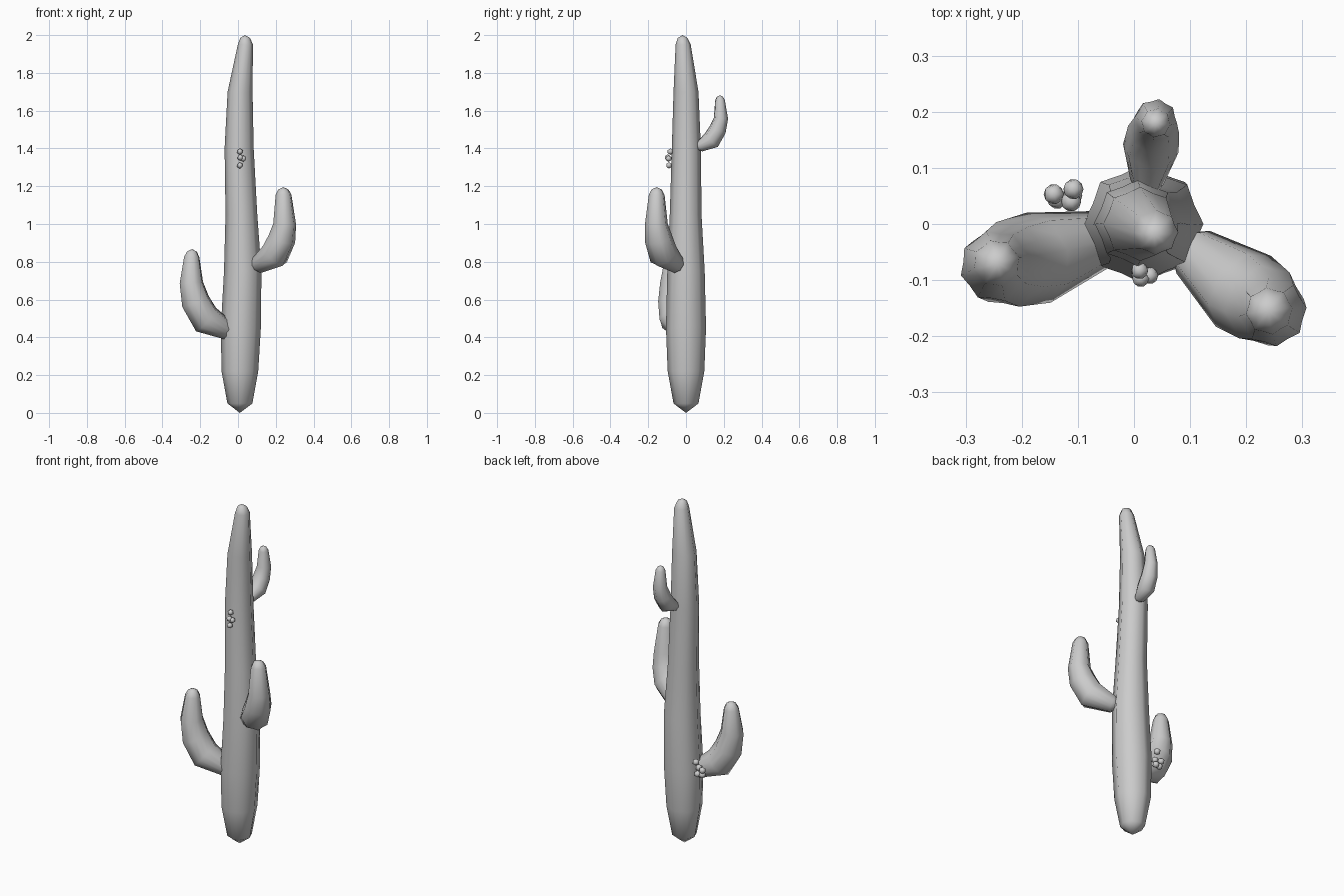
import bpy, bmesh, math
from mathutils import Vector

if "Cube" in bpy.data.objects:
    bpy.data.objects.remove(bpy.data.objects["Cube"])

RIBS = 8


def ribbed_stem(name, path, side, flat_rings=False, groove=0.9):
    """Loft a ribbed section along (x, y, z, radius) stations; ends close to points."""
    pts = [Vector(p[:3]) for p in path]
    side = Vector(side).normalized()
    bm = bmesh.new()
    rings = []
    for i in range(1, len(pts) - 1):
        t = (pts[i + 1] - pts[i - 1]).normalized()
        if flat_rings:
            t = Vector((0, 0, 1))
        up = t.cross(side).normalized()
        ring = []
        for k in range(RIBS * 2):
            a = math.pi * k / RIBS
            r = path[i][3] * (1 if k % 2 == 0 else groove)
            ring.append(bm.verts.new(pts[i] + (side * math.cos(a) + up * math.sin(a)) * r))
        rings.append(ring)
    n = RIBS * 2
    for a, b in zip(rings, rings[1:]):
        for k in range(n):
            j = (k + 1) % n
            bm.faces.new((a[k], a[j], b[j], b[k]))
    for ring, p in ((rings[0], pts[0]), (rings[-1], pts[-1])):
        tip = bm.verts.new(p)
        for k in range(n):
            bm.faces.new((ring[k], ring[(k + 1) % n], tip))
    bmesh.ops.recalc_face_normals(bm, faces=bm.faces)
    finish(name, bm, True)


def finish(name, bm, smooth):
    mesh = bpy.data.meshes.new(name)
    for f in bm.faces:
        f.smooth = smooth
    bm.to_mesh(mesh)
    bm.free()
    bpy.context.collection.objects.link(bpy.data.objects.new(name, mesh))


def fruit(name, spots, radius):
    for i, p in enumerate(spots):
        bm = bmesh.new()
        bmesh.ops.create_icosphere(bm, subdivisions=1, radius=radius)
        bmesh.ops.translate(bm, verts=bm.verts, vec=p)
        finish(f"{name}_{i + 1}", bm, True)


# Leaning main trunk
ribbed_stem("trunk", [
    (.01, 0, 0, 0), (.01, 0, .05, .066), (.01, 0, .22, .097), (.015, 0, .45, .106),
    (.025, 0, .75, .099), (.018, -.002, 1.05, .084), (.006, .002, 1.4, .077),
    (.011, 0, 1.7, .066), (.039, -.015, 1.95, .04), (.038, -.018, 1.985, .026),
    (.036, -.018, 2.0, 0)], (1, 0, 0), flat_rings=True)

# Low left arm
ribbed_stem("left_arm", [
    (0, -.015, .42, 0), (-.05, -.025, .435, .05), (-.17, -.06, .495, .083),
    (-.225, -.072, .59, .078), (-.247, -.075, .69, .064), (-.245, -.07, .825, .042),
    (-.243, -.07, .855, .026), (-.243, -.07, .867, 0)], (.27, -1, 0))

# Middle right arm
ribbed_stem("right_arm", [
    (.06, -.02, .77, 0), (.105, -.05, .785, .048), (.195, -.12, .84, .08),
    (.232, -.145, .92, .074), (.247, -.157, 1.0, .061), (.241, -.155, 1.155, .042),
    (.24, -.155, 1.183, .027), (.24, -.155, 1.195, 0)], (.62, .8, 0))

# Small upper arm at the back
ribbed_stem("back_arm", [
    (.02, .03, 1.4, 0), (.023, .075, 1.412, .03), (.03, .135, 1.445, .05),
    (.035, .168, 1.5, .046), (.039, .185, 1.56, .038), (.039, .18, 1.655, .026),
    (.039, .179, 1.674, .016), (.039, .179, 1.681, 0)], (1, -.15, 0))

# Fruit clusters on the trunk front and the left arm
fruit("front_fruit", [(.01, -.083, 1.383), (.028, -.092, 1.346), (.01, -.09, 1.31),
                      (.012, -.097, 1.352)], .017)
fruit("arm_fruit", [(-.108, .062, .525), (-.112, .04, .485), (-.143, .053, .482),
                    (-.11, .05, .452), (-.137, .045, .452)], .02)
